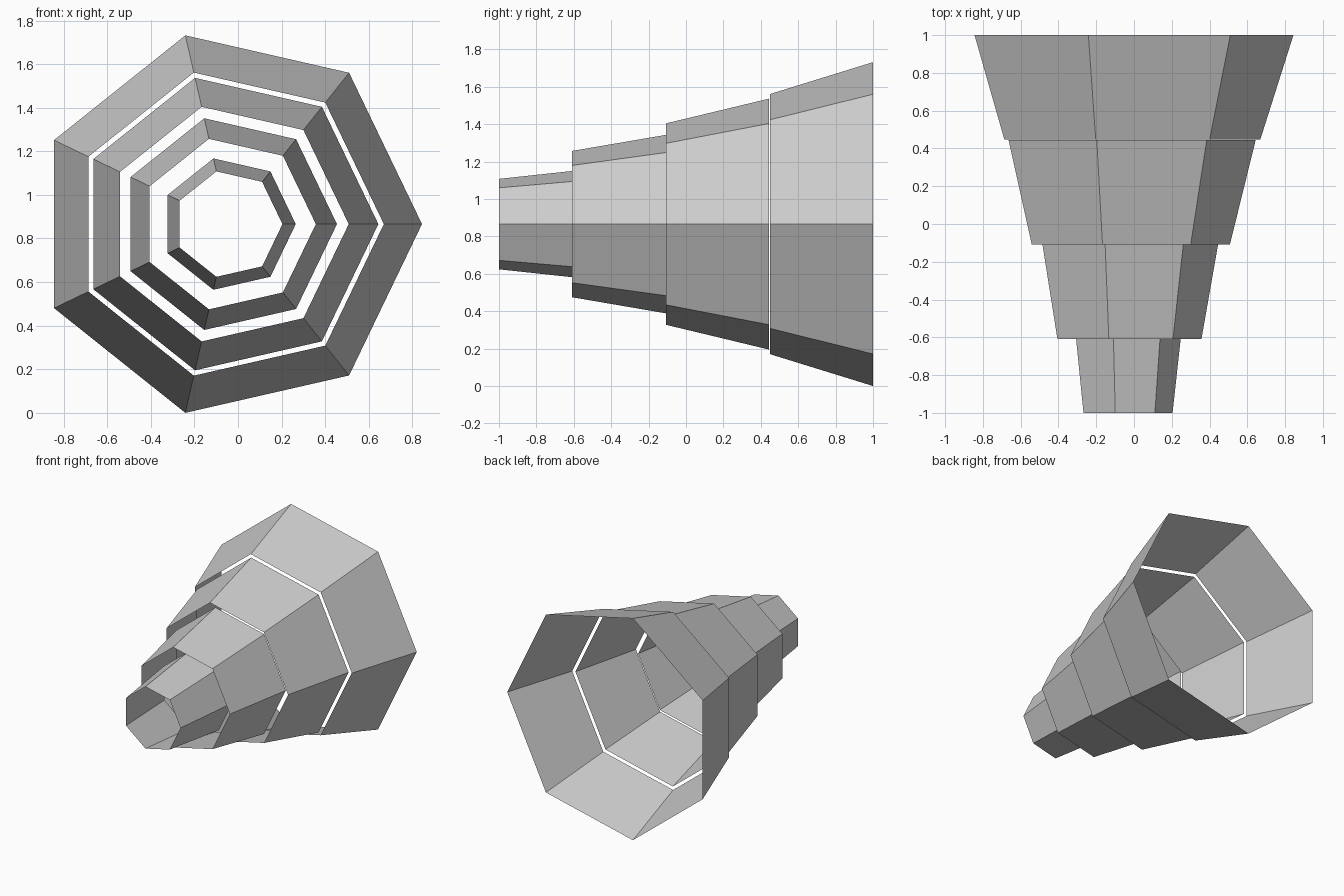
import bpy, bmesh
from math import cos, sin, tau

if "Cube" in bpy.data.objects:
    bpy.data.objects.remove(bpy.data.objects["Cube"])

SIDES = 7
CX, CZ = -0.044, 0.866   # common axis, running along y
LENGTH = 0.552           # every segment is equally long


def open_segment(name, y0, r0, r1):
    """Open, flared seven-sided tube along y."""
    bm = bmesh.new()
    rings = []
    for y, r in ((y0, r0), (y0 + LENGTH, r1)):
        rings.append([bm.verts.new((CX + r * cos(tau * i / SIDES), y,
                                    CZ + r * sin(tau * i / SIDES)))
                      for i in range(SIDES)])
    front, back = rings
    for i in range(SIDES):
        j = (i + 1) % SIDES
        bm.faces.new((front[i], back[i], back[j], front[j]))
    # Outward-facing walls
    for f in bm.faces:
        f.normal_update()
        c = f.calc_center_median()
        if f.normal.x * (c.x - CX) + f.normal.z * (c.z - CZ) < 0:
            f.normal_flip()
    mesh = bpy.data.meshes.new(name)
    bm.to_mesh(mesh)
    bm.free()
    obj = bpy.data.objects.new(name, mesh)
    bpy.context.collection.objects.link(obj)


# Nested segments, from the narrow front tip to the wide rear mouth
segments = (
    ("tip_segment", -1.0, 0.248, 0.309),
    ("inner_segment", -0.61, 0.401, 0.498),
    ("outer_segment", -0.108, 0.552, 0.688),
    ("mouth_segment", 0.448, 0.713, 0.888),
)
for seg in segments:
    open_segment(*seg)
